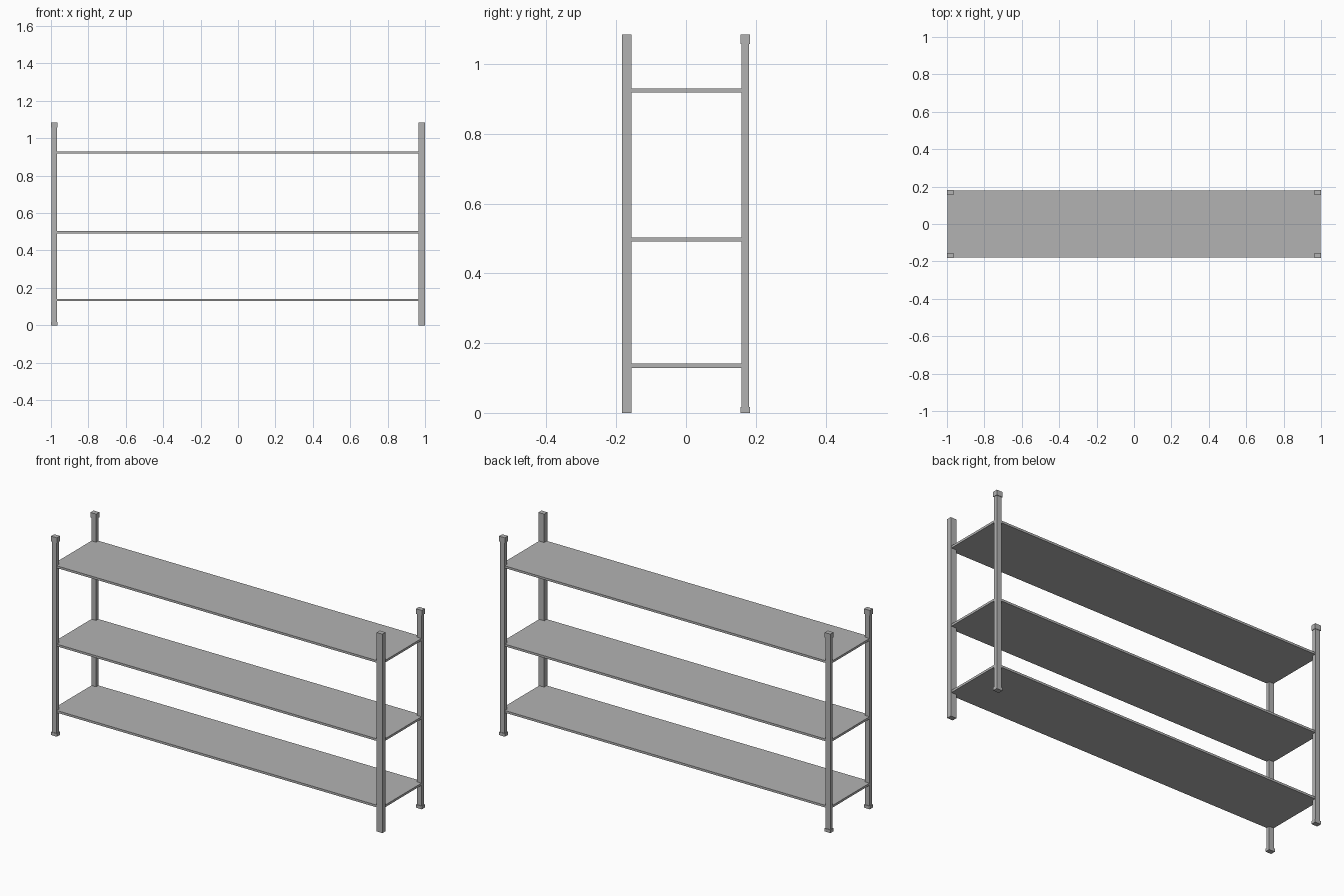
import bpy

cube = bpy.data.objects.get("Cube")
if cube:
    bpy.data.objects.remove(cube, do_unlink=True)

# Single grey finish
grey = bpy.data.materials.new("plain_grey")
grey.use_nodes = True
colour = (0.45, 0.45, 0.45, 1)
grey.diffuse_color = colour
grey.node_tree.nodes["Principled BSDF"].inputs["Base Color"].default_value = colour

HEIGHT = 1.085
HALF_X, HALF_Y = 1.0, 0.183      # outer limits of the caps
CAP_X, CAP_Y = 0.035, 0.027      # cap footprint
INSET = 0.003                    # how far a post sits inside its caps


def box(name, centre, size):
    bpy.ops.mesh.primitive_cube_add(size=1, location=centre)
    obj = bpy.context.object
    obj.name = name
    obj.scale = size
    bpy.ops.object.transform_apply(location=False, rotation=False, scale=True)
    obj.data.materials.append(grey)
    return obj


def upright(name, sx, sy, low, high, inset=0.0):
    centre = (sx * (HALF_X - CAP_X / 2), sy * (HALF_Y - CAP_Y / 2), (low + high) / 2)
    return box(name, centre, (CAP_X - 2 * inset, CAP_Y - 2 * inset, high - low))


# Corner posts: one is full width, the others carry a foot and a cap
for sx, side in ((1, "left"), (-1, "right")):
    for sy, end in ((-1, "front"), (1, "back")):
        label = f"{end}_{side}"
        if (sx, sy) == (1, -1):
            upright(f"{label}_post", sx, sy, 0, HEIGHT)
            continue
        upright(f"{label}_post", sx, sy, 0.015, HEIGHT - 0.027, INSET)
        upright(f"{label}_foot", sx, sy, 0, 0.017)
        upright(f"{label}_cap", sx, sy, HEIGHT - 0.028, HEIGHT)

# Shelves, running corner to corner through the posts
for name, z in (("lower", 0.135), ("middle", 0.497), ("upper", 0.924)):
    box(f"{name}_shelf", (0, 0, z),
        (2 * (HALF_X - INSET) - 0.002, 2 * (HALF_Y - INSET) - 0.002, 0.012))
